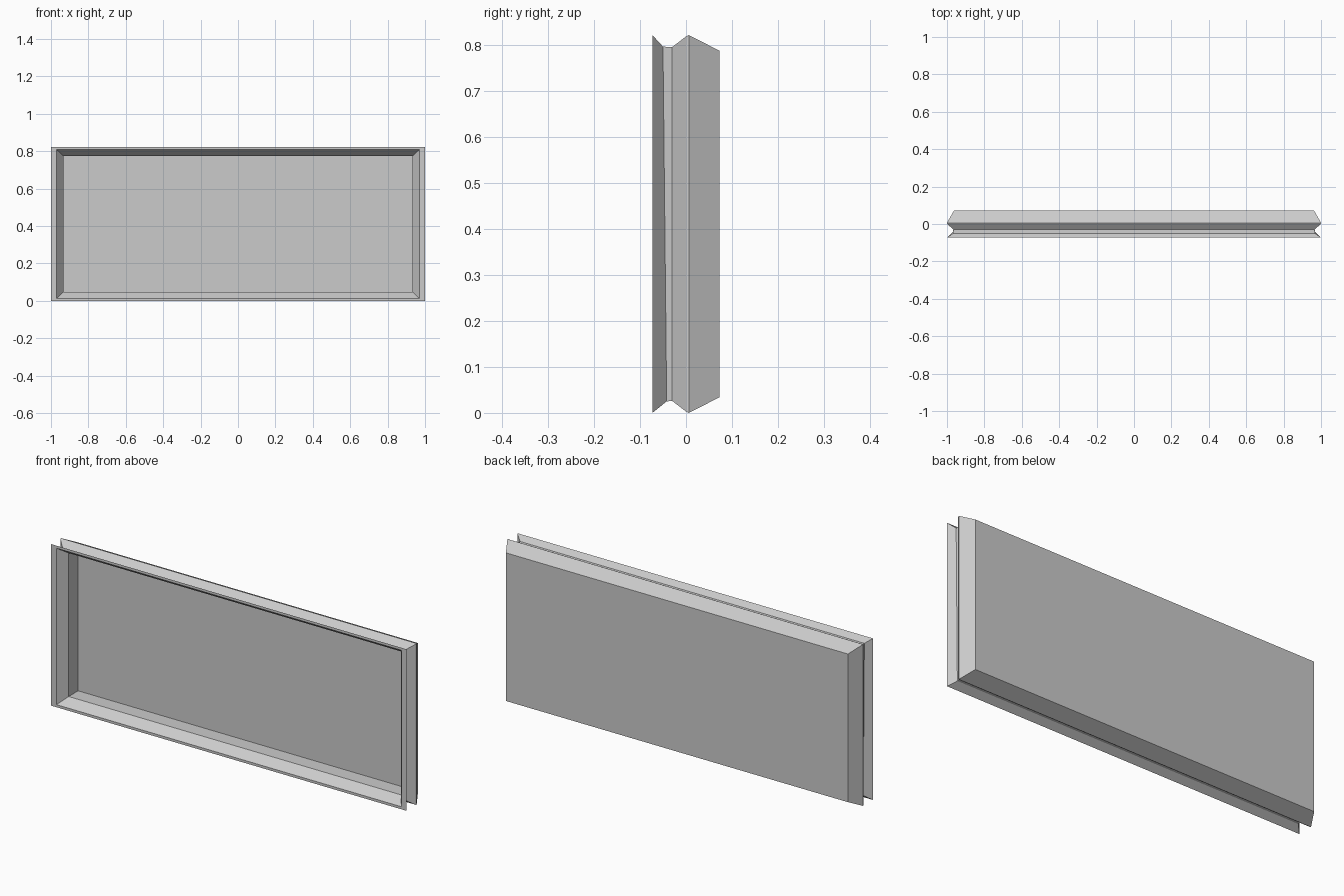
import bpy
import bmesh

if "Cube" in bpy.data.objects:
    bpy.data.objects.remove(bpy.data.objects["Cube"])

HALF_W, HEIGHT = 1.0, 0.821

grey = bpy.data.materials.new("plain grey")
grey.diffuse_color = (0.6, 0.6, 0.6, 1)
grey.use_nodes = True
grey.node_tree.nodes["Principled BSDF"].inputs["Base Color"].default_value = grey.diffuse_color

# Section of the tray from inner floor, around the rim, to the back panel:
# (y at bottom, y at top, inset from sides, inset from bottom and top)
SECTION = [
    (0.050, 0.050, 0.066, 0.046),     # inner floor edge
    (-0.026, -0.026, 0.066, 0.046),   # inner wall bend
    (-0.073, -0.073, 0.030, 0.013),   # rim opening
    (-0.073, -0.073, 0.000, 0.000),   # rim outer edge
    (-0.042, -0.050, 0.032, 0.025),   # groove front
    (-0.030, -0.030, 0.034, 0.026),   # groove back
    (0.000, 0.000, 0.002, 0.003),     # ridge front
    (0.006, 0.006, 0.000, 0.000),     # ridge crest
    (0.073, 0.073, 0.038, 0.034),     # back panel edge
]


def add_ring(bm, y_low, y_high, dx, dz):
    x, low, high = HALF_W - dx, dz, HEIGHT - dz
    return [bm.verts.new(p) for p in
            ((-x, y_low, low), (x, y_low, low), (x, y_high, high), (-x, y_high, high))]


# Grooved tray: rectangular rings joined in order and closed at both ends
bm = bmesh.new()
rings = [add_ring(bm, *row) for row in SECTION]
for a, b in zip(rings, rings[1:]):
    for i in range(4):
        j = (i + 1) % 4
        bm.faces.new((a[i], a[j], b[j], b[i]))
bm.faces.new(rings[0])
bm.faces.new(rings[-1])
bmesh.ops.recalc_face_normals(bm, faces=bm.faces)

mesh = bpy.data.meshes.new("grooved_tray")
bm.to_mesh(mesh)
bm.free()
mesh.materials.append(grey)
tray = bpy.data.objects.new("grooved_tray", mesh)
bpy.context.collection.objects.link(tray)
